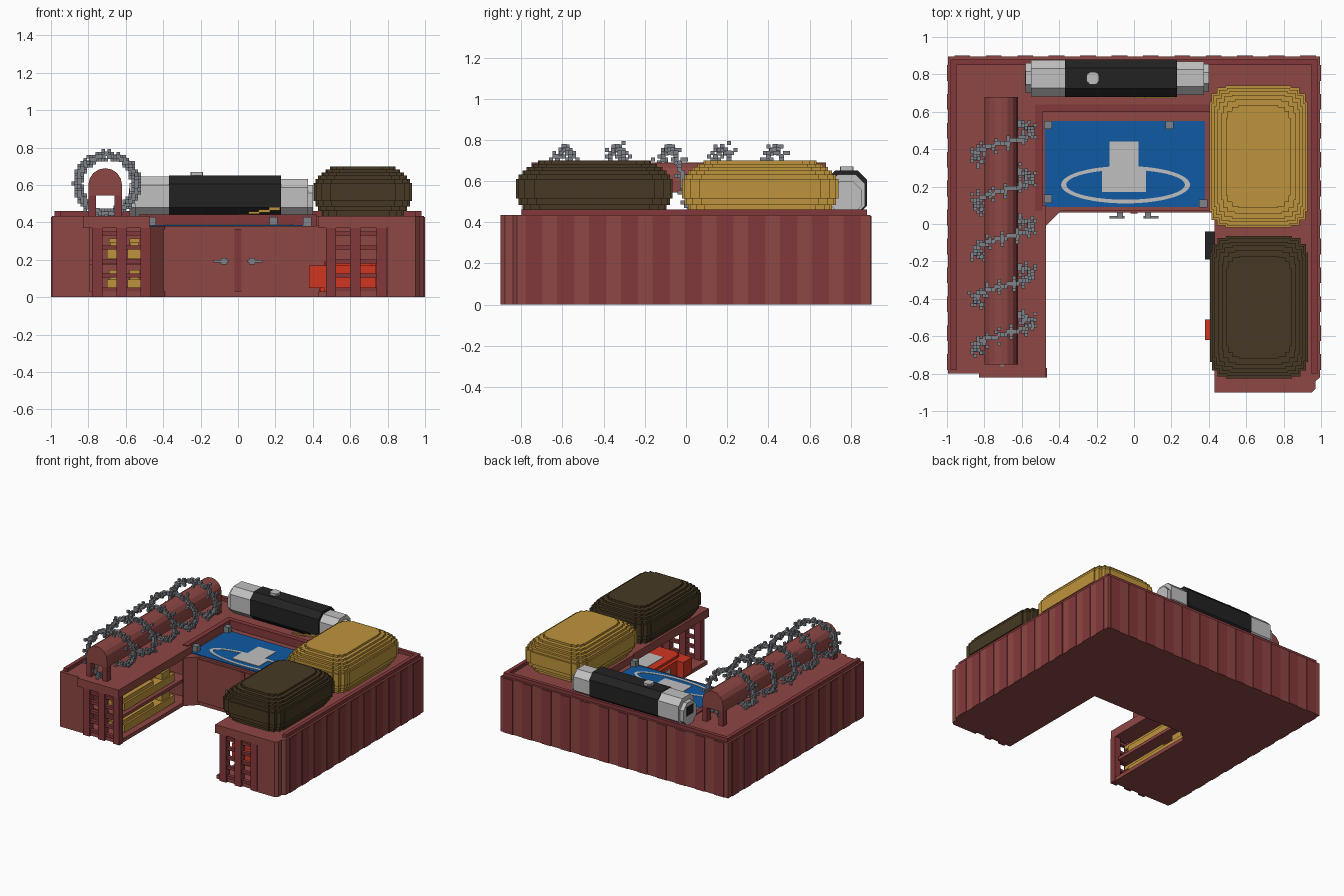
import bpy, bmesh, math, random

cube = bpy.data.objects.get("Cube")
if cube:
    bpy.data.objects.remove(cube)
random.seed(4)


def material(name, *rgb):
    lin = [((c / 255 + 0.055) / 1.055) ** 2.4 for c in rgb] + [1]
    m = bpy.data.materials.new(name)
    m.use_nodes = True
    m.diffuse_color = lin
    m.node_tree.nodes["Principled BSDF"].inputs["Base Color"].default_value = lin
    return m


rust = material("rust red", 142, 71, 68)
dark_rust = material("dark rust red", 132, 56, 59)
gold = material("gold cloth", 190, 148, 60)
olive = material("olive brown cloth", 70, 57, 35)
grey = material("steel grey", 126, 131, 138)
white = material("pale grey", 192, 192, 192)
black = material("soft black", 34, 34, 34)
blue = material("sheet blue", 16, 90, 162)
red = material("bright red", 208, 54, 33)


def finish(name, bm, mat):
    bmesh.ops.recalc_face_normals(bm, faces=bm.faces)
    mesh = bpy.data.meshes.new(name)
    bm.to_mesh(mesh)
    bm.free()
    mesh.materials.append(mat)
    ob = bpy.data.objects.new(name, mesh)
    bpy.context.collection.objects.link(ob)
    return ob


def add_box(bm, x0, x1, y0, y1, z0, z1):
    for v in bmesh.ops.create_cube(bm, size=1)["verts"]:
        v.co = (x1 if v.co.x > 0 else x0, y1 if v.co.y > 0 else y0, z1 if v.co.z > 0 else z0)


def boxes(name, mat, *items):
    bm = bmesh.new()
    for b in items:
        add_box(bm, *b)
    return finish(name, bm, mat)


def add_prism(bm, points, offset):
    face = bm.faces.new([bm.verts.new(p) for p in points])
    ext = bmesh.ops.extrude_face_region(bm, geom=[face])["geom"]
    bmesh.ops.translate(bm, vec=offset, verts=[g for g in ext if isinstance(g, bmesh.types.BMVert)])


def prism(name, mat, points, offset):
    bm = bmesh.new()
    add_prism(bm, points, offset)
    return finish(name, bm, mat)


def stepped_rect(cx, cy, hx, hy, r, z, n=4):
    """Rectangle outline with staircase corners."""
    arc = [(r * math.sin(i * math.pi / 2 / n), r * math.cos(i * math.pi / 2 / n)) for i in range(n + 1)]
    quarter = []
    for (ax, ay), (bx, by) in zip(arc, arc[1:]):
        quarter += [(hx - r + ax, hy - r + ay), (hx - r + bx, hy - r + ay)]
    quarter.append((hx, hy - r))
    back = quarter[::-1]
    ring = quarter + [(x, -y) for x, y in back] + [(-x, -y) for x, y in quarter] + [(-x, y) for x, y in back]
    return [(cx + x, cy + y, z) for x, y in ring]


# --- Container body: desk core, raised ledges, outer walls ---
boxes("desk_core", rust, (-.995, .995, .07, .895, 0, .38))
boxes("raised_ledges", rust,
      (-.995, .995, .62, .895, .38, .435),
      (-.995, -.49, .05, .62, .38, .435),
      (.42, .995, .05, .62, .38, .435))
boxes("ledge_lip", dark_rust, (-.53, .42, .6, .64, .38, .442), (-.53, -.49, .07, .6, .38, .442))
prism("desk_corner", rust, [(-.48, -.01, 0), (-.47, -.01, 0), (-.39, .07, 0), (-.48, .08, 0)], (0, 0, .38))
boxes("left_outer_wall", rust, (-.995, -.79, -.8, .1, 0, .435))
boxes("left_roof", rust, (-.83, -.47, -.82, .1, .37, .435))
boxes("left_floor_and_shelf", rust,
      (-.83, -.47, -.8, .1, 0, .03), (-.83, -.49, -.76, .1, .175, .2))
prism("right_outer_wall", rust,
      [(.8, -.9, 0), (.95, -.9, 0), (.97, -.88, 0), (.97, -.84, 0), (.995, -.82, 0),
       (.995, .1, 0), (.8, .1, 0)], (0, 0, .435))
boxes("right_roof", rust, (.43, .82, -.9, .1, .37, .435))
boxes("right_floor", rust, (.43, .82, -.88, .1, 0, .03))
boxes("outer_rim", dark_rust,
      (-.98, -.95, -.78, .88, .435, .462), (.95, .98, -.8, .88, .435, .462),
      (-.95, .95, .85, .88, .435, .462))

# --- Corrugated wall stripes ---
stripes = bmesh.new()
step = .084
for i in range(11):
    y = -.78 + i * 2 * step * .92
    for side in (-1, 1):
        add_box(stripes, side * .992, side, y, min(y + step, .89), 0, .43)
for i in range(12):
    x = -.96 + i * 2 * step
    add_box(stripes, x, x + step, .89, .9, 0, .43)
finish("wall_stripes", stripes, dark_rust)

# --- Ladder frames at the two wing fronts ---
for name, y, posts in (("left", -.82, (-.78, -.65, -.52)), ("right", -.9, (.47, .6, .74))):
    bm = bmesh.new()
    for x in posts:
        add_box(bm, x, x + .055, y, y + .05, 0, .37)
    for k in range(5):
        z = .03 + k * .075
        add_box(bm, posts[0], posts[2] + .05, y + .012, y + .04, z, z + .022)
    finish(name + "_ladder_frame", bm, dark_rust)

# --- Desk doors with handles ---
for side, name in ((-1, "left"), (1, "right")):
    a, b = sorted((side * .02, side * .42))
    boxes(name + "_door", rust, (a, b, .062, .072, .03, .365))
    a, b = sorted((side * .05, side * .13))
    c, d = sorted((side * .06, side * .09))
    boxes(name + "_door_handle", grey, (a, b, .03, .042, .185, .2), (c, d, .03, .07, .175, .21))
boxes("door_divider", dark_rust, (-.018, .018, .056, .07, .03, .365))

# --- Blue sheet with ring and figure, held by pegs ---
boxes("blue_sheet", blue, (-.475, .38, .09, .55, .38, .386))
ring = bmesh.new()
count = 48
for i in range(count):
    pts = []
    for j, s in ((i, 1), (i + 1, 1), (i + 1, .92), (i, .92)):
        t = j * math.tau / count
        pts.append((-.045 + .345 * s * math.cos(t), .21 + (.1 - (1 - s) * .25) * math.sin(t), .386))
    add_prism(ring, pts, (0, 0, .003))
finish("sheet_ring", ring, white)
boxes("sheet_figure", white, (-.13, .025, .3, .44, .386, .39), (-.17, .065, .17, .3, .386, .39))
boxes("sheet_pegs", grey, *[(x - .022, x + .022, y - .022, y + .022, .38, .43)
                            for x, y in ((-.46, .53), (.19, .53), (-.46, .135), (.37, .11))])


# --- Long case: octagonal sections along x ---
def case_section(name, mat, x0, x1, trim):
    h, w, c = .108 - trim, .1 - trim, .045
    pts = [(w, h - c), (w - c, h), (c - w, h), (-w, h - c), (-w, c - h), (c - w, -h), (w - c, -h), (w, c - h)]
    prism(name, mat, [(x0, .78 + y, .543 + z - trim) for y, z in pts], (x1 - x0, 0, 0))


case_section("case_middle", black, -.37, .23, 0)
case_section("case_left_end", white, -.55, -.37, .003)
case_section("case_left_cap", white, -.58, -.55, .02)
case_section("case_right_end", white, .23, .375, .01)
case_section("case_right_cap", white, .375, .4, .025)
prism("case_knob", white, stepped_rect(-.22, .78, .033, .033, .03, .64), (0, 0, .03))
boxes("case_end_vent", black, (-.584, -.578, .74, .82, .51, .58))
boxes("case_gold_mark", gold, *[(k * .055, k * .055 + .06, .674, .682, .436 + k * .009, .446 + k * .011)
                                for k in range(4)])

# --- Stuffed sacks built from stepped layers ---
LAYERS = ((.435, .05), (.46, .03), (.485, .012), (.515, 0), (.61, .012), (.632, .03),
          (.652, .05), (.668, .075), (.684, .105), (.7, 0))
for name, mat, cx, cy in (("gold_sack", gold, .665, .36), ("olive_sack", olive, .668, -.445)):
    bm = bmesh.new()
    for (z0, inset), (z1, _) in zip(LAYERS, LAYERS[1:]):
        add_prism(bm, stepped_rect(cx, cy, .262 - inset * .85, .38 - inset, .14 - inset * .3, z0),
                  (0, 0, z1 - z0))
    finish(name, bm, mat)

# --- Rounded beam on end legs ---
arch = [(.09 * math.cos(t * math.pi / 8), .6 + .09 * math.sin(t * math.pi / 8)) for t in range(9)]
profile = [(.09, .545)] + arch + [(-.09, .545)]
prism("coil_beam", rust, [(-.71 + x, -.75, z) for x, z in profile], (0, 1.43, 0))
boxes("beam_legs", dark_rust, *[(x, x + .04, y, y + .05, .435, .55)
                                for x in (-.8, -.66) for y in (-.75, .63)])

# --- Barbed coil: small blocks snapped to a grid along a helix ---
coil = bmesh.new()
grid, pitch, turns, per_turn = .016, .256, 5, 64


def block(x, y, z, s):
    x, y, z = (round(v / grid) * grid for v in (x, y, z))
    add_box(coil, x - s, x + s, y - s, y + s, z - s, z + s)


for i in range(turns * per_turn):
    t = i / per_turn
    a = -math.pi / 2 - math.tau * t
    r = .155
    y = -.72 + pitch * t
    block(-.7 + r * math.cos(a), y, .605 + r * math.sin(a), grid * .75)
    if i % 5 == 0:
        # barbs cross the wire sideways and radially
        for k in (-2, -1, 1, 2):
            rr = r + k * grid * random.choice((-.5, .6))
            block(-.7 + rr * math.cos(a), y + k * grid, .605 + rr * math.sin(a), grid * .6)
finish("barbed_coil", coil, grey)

# --- Goods stored in the left wing ---
goods = []
for z in (.035, .205):
    for x in (-.7, -.59):
        goods += [(x, x + .075, -.68, -.06, z, z + .06), (x + .015, x + .06, -.74, -.3, z + .06, z + .09),
                  (x + .01, x + .065, -.2, -.1, z + .06, z + .11)]
boxes("stored_gold_goods", gold, *goods)

# --- Red tank in the right wing ---
prism("red_tank", red, stepped_rect(.6, -.35, .165, .28, .09, .03), (0, 0, .14))
prism("red_tank_top", red, stepped_rect(.6, -.35, .14, .25, .08, .17), (0, 0, .02))
boxes("red_tank_spout", red, (.38, .47, -.62, -.51, .05, .17))
boxes("tank_label", white, (.429, .436, -.42, -.2, .07, .14), (.52, .66, -.46, -.24, .19, .194))
boxes("black_cap", black, (.38, .46, -.19, -.04, .05, .16))
